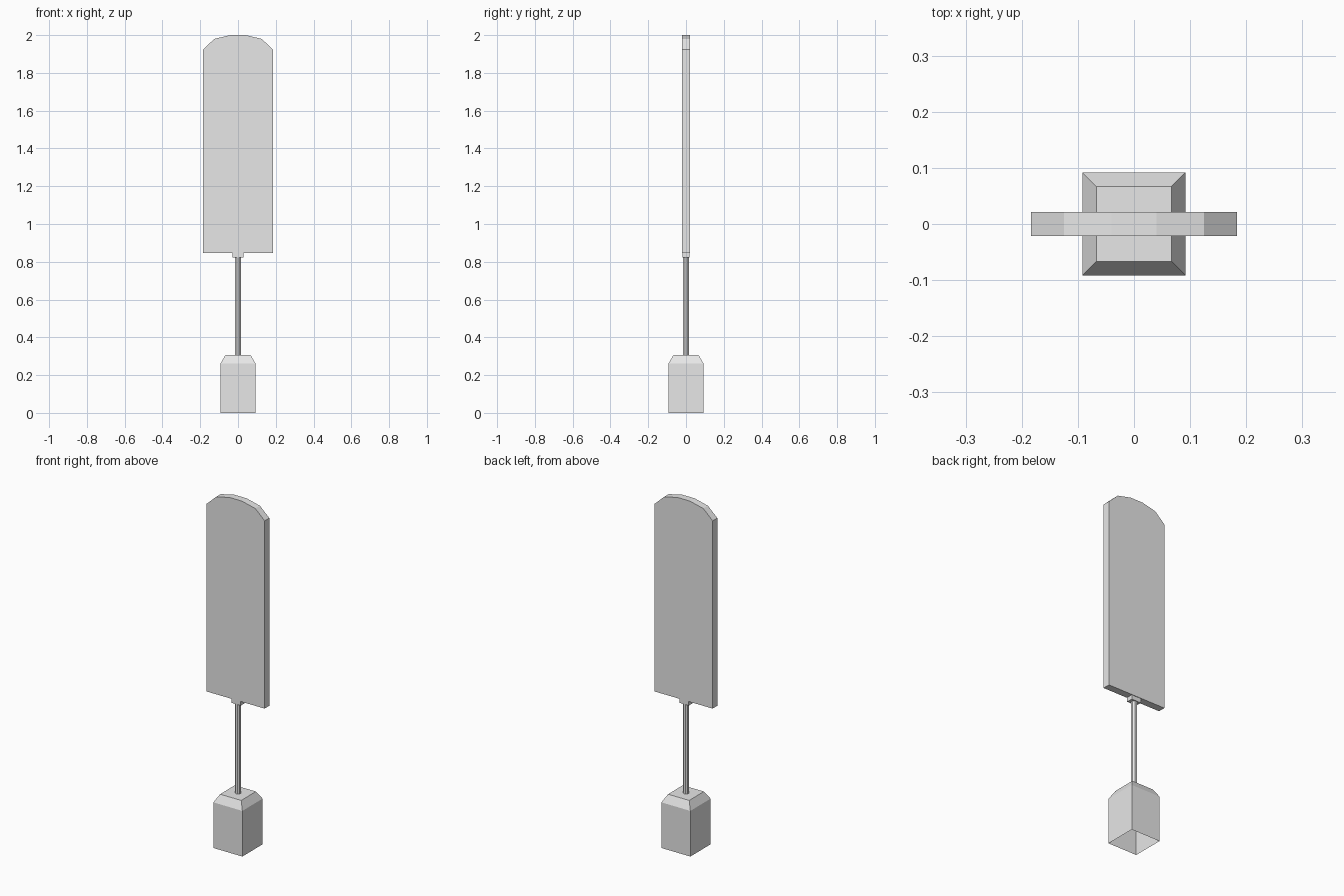
import bpy, bmesh
from math import cos, sin, tau

if "Cube" in bpy.data.objects:
    bpy.data.objects.remove(bpy.data.objects["Cube"])

grey = bpy.data.materials.new("light_grey")
grey.use_nodes = True
grey.diffuse_color = (0.8, 0.8, 0.8, 1)
grey.node_tree.nodes["Principled BSDF"].inputs["Base Color"].default_value = (0.8, 0.8, 0.8, 1)


def loft(name, rings, cap_start=True):
    """Skin a solid through matching rings of points."""
    bm = bmesh.new()
    loops = [[bm.verts.new(p) for p in ring] for ring in rings]
    n = len(loops[0])
    for a, b in zip(loops, loops[1:]):
        for i in range(n):
            j = (i + 1) % n
            bm.faces.new((a[i], a[j], b[j], b[i]))
    if cap_start:
        bm.faces.new(loops[0][::-1])
    bm.faces.new(loops[-1])
    bmesh.ops.recalc_face_normals(bm, faces=bm.faces)
    mesh = bpy.data.meshes.new(name)
    bm.to_mesh(mesh)
    bm.free()
    mesh.materials.append(grey)
    obj = bpy.data.objects.new(name, mesh)
    bpy.context.collection.objects.link(obj)
    return obj


def rect(hx, hy, z):
    return [(-hx, -hy, z), (hx, -hy, z), (hx, hy, z), (-hx, hy, z)]


def circle(radius, z, sides=8):
    return [(radius * cos(tau * (i + 0.5) / sides),
             radius * sin(tau * (i + 0.5) / sides), z) for i in range(sides)]


# Weighted base: hollow block, open underneath, with a sloped shoulder
loft("base", [rect(0.092, 0.092, 0), rect(0.092, 0.092, 0.262),
              rect(0.067, 0.067, 0.306)], cap_start=False)

# Thin pole and the small bracket holding the panel
loft("pole", [circle(0.016, 0.3), circle(0.016, 0.825)])
loft("bracket", [rect(0.03, 0.018, 0.822), rect(0.03, 0.018, 0.85)])

# Tall panel with a faceted arched top
half = [(0.184, 0.847), (0.184, 1.925), (0.125, 1.98), (0.04, 2.0)]
outline = half + [(-x, z) for x, z in reversed(half)]
loft("panel", [[(x, y, z) for x, z in outline] for y in (-0.021, 0.021)])
